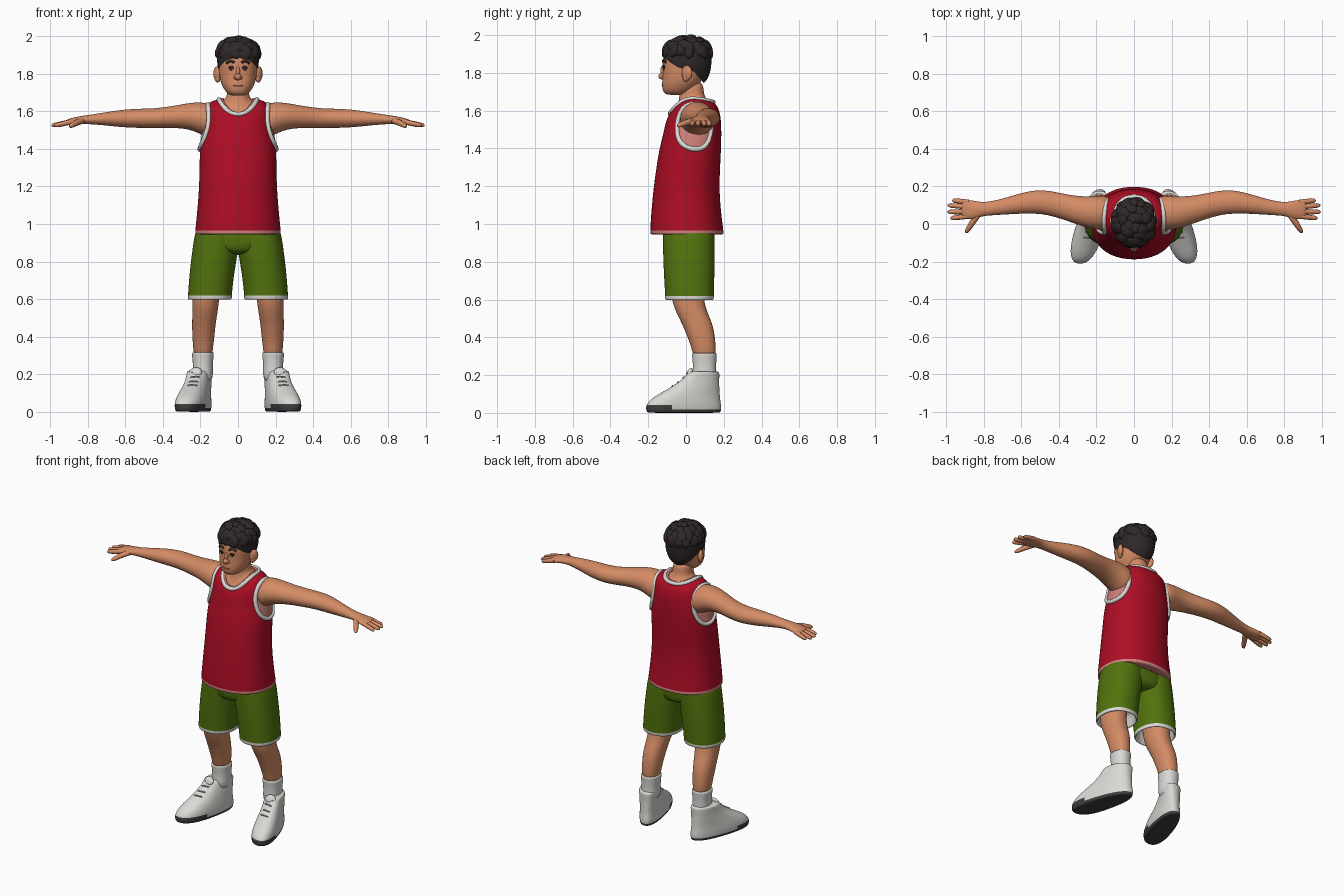
import bpy, bmesh, math, random
from mathutils import Vector, Matrix
from mathutils.bvhtree import BVHTree

random.seed(4)


def material(name, rgb):
    m = bpy.data.materials.new(name)
    m.diffuse_color = (*rgb, 1)
    return m


SKIN = material("skin", (0.66, 0.26, 0.13))
RED = material("red_cloth", (0.42, 0.004, 0.018))
PINK = material("pink_lining", (0.62, 0.22, 0.20))
GREEN = material("green_cloth", (0.085, 0.17, 0.004))
WHITE = material("white_cloth", (0.70, 0.69, 0.66))
GREY = material("grey_lace", (0.40, 0.40, 0.39))
HAIR = material("dark_hair", (0.030, 0.021, 0.021))
SOLE = material("dark_sole", (0.05, 0.045, 0.045))
LIP = material("lip_line", (0.36, 0.10, 0.06))


def finish(ob, mats, mirror=False, subsurf=0):
    for m in mats:
        ob.data.materials.append(m)
    for p in ob.data.polygons:
        p.use_smooth = True
    if subsurf:
        s = ob.modifiers.new("smooth", 'SUBSURF')
        s.levels = s.render_levels = subsurf
    if mirror:
        ob.modifiers.new("mirror", 'MIRROR').use_mirror_merge = False
    return ob


def from_bmesh(name, bm):
    me = bpy.data.meshes.new(name)
    bm.to_mesh(me)
    bm.free()
    ob = bpy.data.objects.new(name, me)
    bpy.context.collection.objects.link(ob)
    return ob


def power(v, n):
    return math.copysign(abs(v) ** (2 / n), v)


def ring_z(z, yf, yb, w, cx=0, zf=None, zb=None, n=2.2, seg=24):
    """Horizontal ring; zf and zb bend its front and back up or down."""
    pts = []
    for i in range(seg):
        a = 2 * math.pi * i / seg
        s = power(math.sin(a), n)
        end = (zf if s < 0 else zb)
        h = z if end is None else z + (end - z) * s * s
        pts.append(Vector((cx + w * power(math.cos(a), n), (yf + yb) / 2 + (yb - yf) / 2 * s, h)))
    return pts


def ring_x(x, cy, cz, ry, rz, seg=20):
    return [Vector((x, cy + ry * math.cos(2 * math.pi * i / seg), cz + rz * math.sin(2 * math.pi * i / seg)))
            for i in range(seg)]


def loft(name, rings, mats, rule=None, caps=(True, True), mirror=False, subsurf=2):
    bm = bmesh.new()
    vs = [[bm.verts.new(p) for p in r] for r in rings]
    n = len(vs[0])
    faces = []
    for b in range(len(vs) - 1):
        for i in range(n):
            j = (i + 1) % n
            faces.append((b, bm.faces.new((vs[b][i], vs[b][j], vs[b + 1][j], vs[b + 1][i]))))
    if caps[0]:
        faces.append((-1, bm.faces.new(vs[0][::-1])))
    if caps[1]:
        faces.append((len(vs), bm.faces.new(vs[-1])))
    if rule:
        for b, f in faces:
            f.material_index = rule(b, f.calc_center_median())
    bmesh.ops.recalc_face_normals(bm, faces=bm.faces[:])
    return finish(from_bmesh(name, bm), mats, mirror, subsurf)


def tube(name, paths, mat, closed=False, mirror=False):
    """Each path is a list of (point, radius)."""
    cu = bpy.data.curves.new(name, 'CURVE')
    cu.dimensions = '3D'
    cu.bevel_depth, cu.bevel_resolution, cu.use_fill_caps = 1, 3, True
    for path in paths:
        sp = cu.splines.new('POLY')
        sp.points.add(len(path) - 1)
        sp.use_cyclic_u = closed
        for q, (p, r) in zip(sp.points, path):
            q.co, q.radius = (*p, 1), r
    tmp = bpy.data.objects.new(name + "_path", cu)
    bpy.context.collection.objects.link(tmp)
    me = bpy.data.meshes.new_from_object(tmp.evaluated_get(bpy.context.evaluated_depsgraph_get()))
    bpy.data.objects.remove(tmp)
    me.materials.clear()
    ob = bpy.data.objects.new(name, me)
    bpy.context.collection.objects.link(ob)
    return finish(ob, [mat], mirror)


def blobs(name, items, mat, mirror=False):
    """Each item is (location, scale, axis the blob's z points along)."""
    bm = bmesh.new()
    for loc, sc, axis in items:
        m = Matrix.Translation(loc) @ Vector(axis).to_track_quat('Z', 'Y').to_matrix().to_4x4() @ Matrix.Diagonal((*sc, 1))
        bmesh.ops.create_uvsphere(bm, u_segments=16, v_segments=10, radius=1, matrix=m)
    return finish(from_bmesh(name, bm), [mat], mirror)


def snapper(ob):
    bpy.context.view_layer.update()
    tree = BVHTree.FromObject(ob, bpy.context.evaluated_depsgraph_get())

    def snap(p, off=0.0):
        loc, nor, _, _ = tree.find_nearest(Vector(p))
        return loc + nor * off
    return snap


UP = (0, 0, 1)

# Sleeveless shirt with a pink hem
neckline = dict(z=1.663, yf=-0.085, yb=0.145, w=0.102, zf=1.585, zb=1.645)
shirt = loft("shirt", [
    ring_z(0.943, -0.185, 0.195, 0.225), ring_z(0.947, -0.19, 0.20, 0.23),
    ring_z(0.962, -0.19, 0.20, 0.23), ring_z(1.0, -0.19, 0.195, 0.226), ring_z(1.1, -0.182, 0.183, 0.216),
    ring_z(1.2, -0.172, 0.178, 0.209), ring_z(1.3, -0.158, 0.182, 0.206), ring_z(1.4, -0.142, 0.187, 0.206),
    ring_z(1.48, -0.125, 0.189, 0.19, zf=1.46), ring_z(1.57, -0.115, 0.187, 0.175, zf=1.51, zb=1.55),
    ring_z(1.63, -0.104, 0.178, 0.168, zf=1.55, zb=1.60), ring_z(1.66, -0.095, 0.163, 0.14, zf=1.57, zb=1.63),
    ring_z(**neckline)], [RED, PINK], lambda b, c: 1 if 0 <= b < 2 else 0, caps=(True, False))
tube("neck_trim", [[(p, 0.012) for p in ring_z(**neckline, seg=48)]], WHITE, closed=True)
inner = dict(neckline, w=0.088, yf=-0.074, yb=0.13)
tube("neck_lining", [[(p, 0.009) for p in ring_z(**inner, seg=48)]], PINK, closed=True)

# Armhole lining patch and trim that follow the shirt surface
snap = snapper(shirt)


def armhole(f, a, off):
    y, z = 0.052 + 0.118 * f * math.cos(a), 1.522 + 0.125 * f * math.sin(a)
    return snap((0.17 + 0.16 * (1.65 - z), y, z), off)


angles = [2 * math.pi * i / 48 for i in range(48)]
loft("armhole_lining", [[armhole(f, a, 0.004) for a in angles] for f in (1, 0.8, 0.6, 0.4, 0.2)],
     [PINK], caps=(False, True), mirror=True, subsurf=0)
tube("armhole_trim", [[(armhole(1, a, 0.002), 0.013) for a in angles]], WHITE, closed=True, mirror=True)

# Arms and hands
loft("arm", [ring_x(*r) for r in (
    (0.12, 0.06, 1.55, 0.085, 0.085), (0.17, 0.06, 1.553, 0.094, 0.092), (0.21, 0.06, 1.567, 0.09, 0.083),
    (0.27, 0.066, 1.575, 0.081, 0.069), (0.35, 0.085, 1.57, 0.071, 0.058), (0.45, 0.113, 1.562, 0.066, 0.053),
    (0.53, 0.119, 1.563, 0.063, 0.052), (0.62, 0.107, 1.562, 0.053, 0.047), (0.70, 0.092, 1.56, 0.043, 0.036),
    (0.78, 0.081, 1.557, 0.036, 0.026), (0.82, 0.078, 1.555, 0.040, 0.023), (0.86, 0.075, 1.55, 0.051, 0.021),
    (0.90, 0.078, 1.543, 0.053, 0.018), (0.92, 0.078, 1.54, 0.045, 0.012))], [SKIN], mirror=True)
fingers = []
for y0, y1, tip in ((0.116, 0.126, 0.968), (0.091, 0.1, 0.992), (0.066, 0.064, 0.994), (0.042, 0.03, 0.978)):
    a, b = Vector((0.88, y0, 1.546)), Vector((tip, y1, 1.524))
    fingers.append([(a.lerp(b, t), r) for t, r in ((0, 0.014), (0.5, 0.0135), (0.85, 0.012), (0.95, 0.009), (1, 0.003))])
fingers.append([((0.83, 0.05, 1.55), 0.016), ((0.862, 0.005, 1.538), 0.016), ((0.885, -0.03, 1.525), 0.013),
                ((0.893, -0.042, 1.52), 0.009), ((0.896, -0.046, 1.518), 0.003)])
tube("fingers", fingers, SKIN, mirror=True)

# Shorts: hips and hollow legs with white hems
loft("shorts_hips", [ring_z(0.835, -0.09, 0.12, 0.09), ring_z(0.87, -0.119, 0.149, 0.19),
                     ring_z(0.92, -0.124, 0.152, 0.226), ring_z(1.0, -0.124, 0.152, 0.2)], [GREEN])
loft("shorts_leg", [ring_z(z, yf, yb, w, cx) for z, yf, yb, w, cx in (
    (0.70, -0.09, 0.125, 0.098, 0.145), (0.615, -0.095, 0.13, 0.102, 0.15), (0.597, -0.1, 0.137, 0.108, 0.15),
    (0.597, -0.112, 0.148, 0.118, 0.15), (0.622, -0.112, 0.149, 0.118, 0.149), (0.63, -0.112, 0.149, 0.118, 0.149),
    (0.72, -0.117, 0.151, 0.119, 0.141), (0.80, -0.121, 0.153, 0.122, 0.13), (0.88, -0.123, 0.153, 0.122, 0.119),
    (0.93, -0.123, 0.153, 0.122, 0.112), (1.0, -0.12, 0.15, 0.115, 0.10))],
    [GREEN, WHITE], lambda b, c: 1 if b < 4 else 0, mirror=True)

# Legs and socks
loft("leg", [ring_z(z, yf, yb, w, cx) for z, yf, yb, w, cx in (
    (0.76, -0.08, 0.10, 0.08, 0.155), (0.62, -0.08, 0.092, 0.072, 0.17), (0.55, -0.062, 0.105, 0.069, 0.174),
    (0.47, -0.02, 0.142, 0.063, 0.182), (0.41, 0.004, 0.153, 0.060, 0.184), (0.35, 0.028, 0.158, 0.054, 0.186),
    (0.28, 0.042, 0.158, 0.048, 0.186))], [SKIN], mirror=True)
loft("sock", [ring_z(z, yf, yb, w, 0.187) for z, yf, yb, w in (
    (0.15, 0.03, 0.165, 0.055), (0.23, 0.036, 0.16, 0.053), (0.26, 0.036, 0.16, 0.054),
    (0.30, 0.032, 0.163, 0.058), (0.315, 0.03, 0.164, 0.059), (0.318, 0.04, 0.155, 0.05))], [WHITE], mirror=True)


# Shoes with toes turned out
def shoe_x(y):
    return 0.18 + (0.187 - y) * 0.27


def shoe_ring(z, yf, yb, w):
    pts = ring_z(z, yf, yb, w, n=2.4)
    for p in pts:
        p.x = p.x * (1.06 - 0.7 * (p.y + 0.05) if z < 0.12 else 1) + shoe_x(p.y)
    return pts


shoe = loft("shoe", [shoe_ring(*r) for r in (
    (0.0, -0.195, 0.175, 0.062), (0.003, -0.208, 0.184, 0.07), (0.018, -0.213, 0.187, 0.073),
    (0.04, -0.213, 0.188, 0.075), (0.07, -0.192, 0.182, 0.073), (0.10, -0.145, 0.18, 0.069),
    (0.14, -0.075, 0.177, 0.064), (0.17, -0.03, 0.176, 0.061), (0.20, 0.0, 0.178, 0.061),
    (0.217, 0.012, 0.176, 0.06), (0.22, 0.03, 0.165, 0.05))],
    [WHITE, SOLE], lambda b, c: 1 if b < 2 or (b == 2 and c.y < -0.09) else 0, mirror=True)
blobs("shoe_tongue", [((shoe_x(0.02), 0.018, 0.212), (0.034, 0.028, 0.014), (0.15, -1, 0.6))], WHITE, mirror=True)
snap = snapper(shoe)
tube("laces", [[(snap((shoe_x(y) + dx, y - 0.05, 0.20 + y), 0.001), 0.0045) for dx in (-0.034, -0.015, 0, 0.015, 0.034)]
               for y in (0.035, 0.012, -0.012, -0.036)], GREY, mirror=True)

# Neck and head
loft("neck", [ring_z(1.645, -0.085, 0.148, 0.104, zf=1.568, zb=1.632), ring_z(1.66, -0.055, 0.12, 0.08, zf=1.605, zb=1.65),
              ring_z(1.675, -0.038, 0.10, 0.062, zf=1.645), ring_z(1.70, -0.033, 0.094, 0.058),
              ring_z(1.76, -0.03, 0.09, 0.056)], [SKIN])
head = loft("head", [ring_z(*r) for r in (
    (1.683, -0.09, -0.01, 0.03), (1.69, -0.116, 0.015, 0.052), (1.715, -0.127, 0.045, 0.074),
    (1.75, -0.128, 0.08, 0.092), (1.80, -0.122, 0.11, 0.102), (1.85, -0.127, 0.122, 0.106),
    (1.90, -0.117, 0.125, 0.104), (1.94, -0.09, 0.115, 0.088), (1.965, -0.05, 0.08, 0.055))], [SKIN])
blobs("ear", [((0.112, 0.005, 1.80), (0.03, 0.04, 0.016), (1, -0.5, 0)),
              ((0.108, 0.0, 1.775), (0.018, 0.022, 0.014), (1, -0.4, 0))], SKIN, mirror=True)
blobs("nose", [((0, -0.125, 1.783), (0.018, 0.022, 0.018), UP), ((0, -0.121, 1.81), (0.011, 0.015, 0.03), UP),
               ((0.014, -0.122, 1.779), (0.01, 0.012, 0.01), UP), ((-0.014, -0.122, 1.779), (0.01, 0.012, 0.01), UP)], SKIN)

# Face details laid on the head
snap = snapper(head)


def on_face(xz, r):
    return [(snap((x, -0.14, z), 0.001), r) for x, z in xz]


tube("eyebrow", [on_face(((0.022, 1.862), (0.04, 1.87), (0.06, 1.872), (0.085, 1.858)), 0.007)], HAIR, mirror=True)
tube("eyelash", [on_face(((0.026, 1.828), (0.036, 1.838), (0.052, 1.839), (0.066, 1.828)), 0.0035)], HAIR, mirror=True)
blobs("eye", [(snap((0.046, -0.14, 1.824)), (0.008, 0.009, 0.004), (0.3, -1, 0))], HAIR, mirror=True)
tube("mouth", [on_face(((-0.03, 1.738), (-0.012, 1.734), (0.012, 1.734), (0.03, 1.738)), 0.003)], LIP)

# Hair: fitted cap with overlapping locks on top
loft("hair_cap", [
    ring_z(1.815, -0.116, 0.095, 0.1, zf=1.885, zb=1.745), ring_z(1.83, -0.124, 0.118, 0.109, zf=1.893, zb=1.765),
    ring_z(1.87, -0.126, 0.137, 0.113, zf=1.905, zb=1.83), ring_z(1.915, -0.124, 0.138, 0.114),
    ring_z(1.95, -0.105, 0.125, 0.1), ring_z(1.98, -0.06, 0.085, 0.065)], [HAIR], caps=(False, True))
locks = []
for elev, count in ((0.08, 15), (0.48, 13), (0.9, 9), (1.3, 4)):
    for i in range(count):
        a = 2 * math.pi * (i + random.random() * 0.5) / count
        e = elev + random.uniform(-0.08, 0.08)
        d = Vector((math.cos(a) * math.cos(e), math.sin(a) * math.cos(e), math.sin(e)))
        loc = Vector((d.x * 0.106, 0.008 + d.y * 0.118, 1.908 + d.z * 0.076))
        tilt = d + Vector((random.uniform(-0.3, 0.3), random.uniform(-0.3, 0.3), 0.1))
        locks.append((loc, (random.uniform(0.026, 0.038), random.uniform(0.03, 0.042), 0.018), tilt))
blobs("hair_locks", locks, HAIR)
